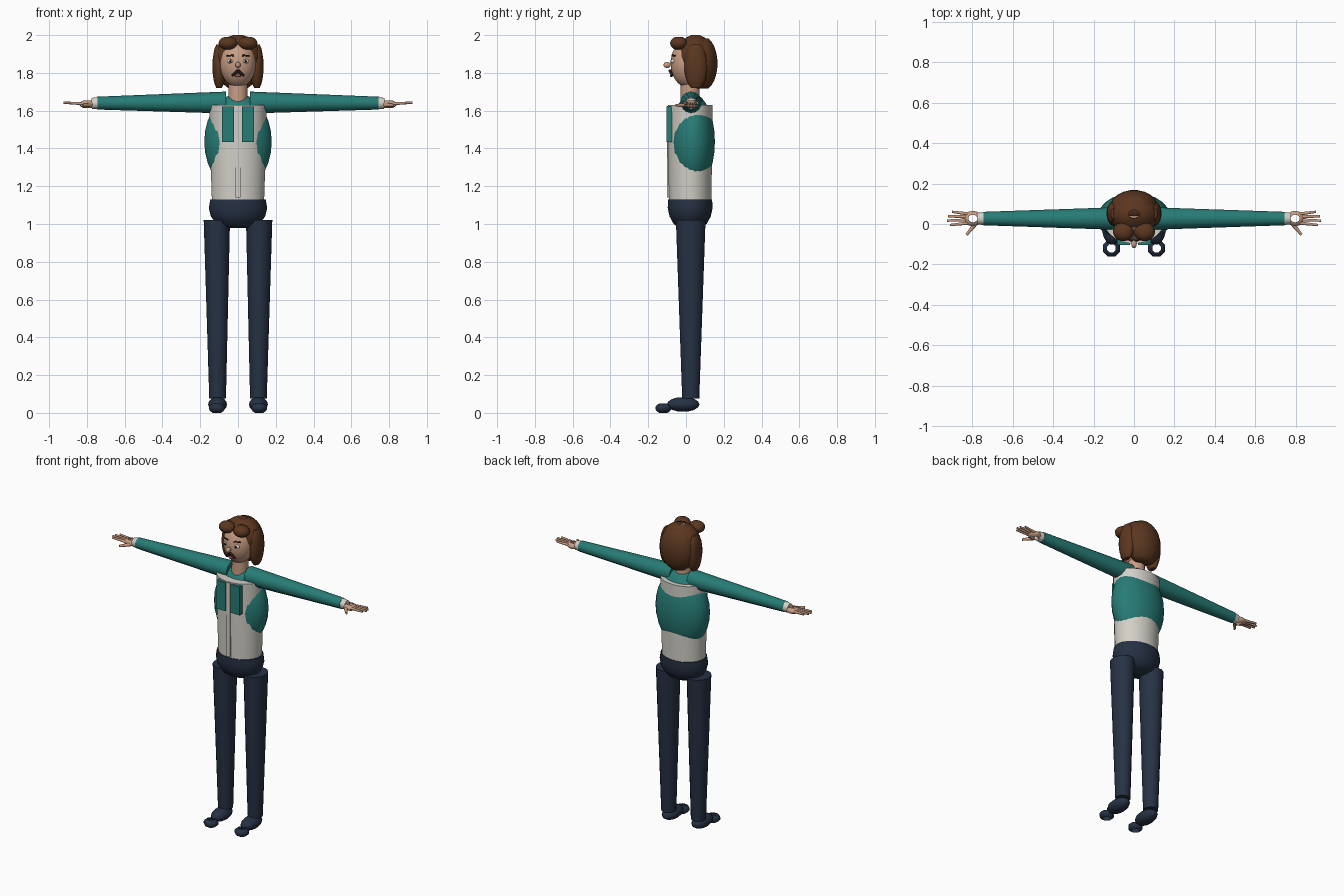
import bpy
from math import sin, cos, pi, radians
from mathutils import Vector

cube = bpy.data.objects.get("Cube")
if cube:
    bpy.data.objects.remove(cube, do_unlink=True)


def material(name, rgb):
    m = bpy.data.materials.new(name)
    m.use_nodes = True
    m.diffuse_color = (*rgb, 1)
    m.node_tree.nodes["Principled BSDF"].inputs["Base Color"].default_value = (*rgb, 1)
    return m


TEAL = material("teal cloth", (0.02, 0.2, 0.18))
NAVY = material("navy cloth", (0.019, 0.031, 0.057))
SHIRT = material("off white cloth", (0.65, 0.63, 0.57))
SKIN = material("skin", (0.58, 0.34, 0.23))
HAIR = material("brown hair", (0.105, 0.038, 0.014))
DARK = material("dark brown", (0.025, 0.012, 0.008))
WHITE = material("eye white", (0.7, 0.7, 0.68))
LIP = material("lip", (0.35, 0.12, 0.09))


def loft(name, rings, mat, u=(1, 0, 0), v=(0, 1, 0), segs=16, cap=True):
    """Skin a list of (centre, radius along u, radius along v) rings."""
    u, v = Vector(u), Vector(v)
    verts, faces = [], []
    for c, ru, rv in rings:
        for i in range(segs):
            a = 2 * pi * (i + 0.5) / segs
            verts.append(Vector(c) + u * ru * cos(a) + v * rv * sin(a))
    for k in range(len(rings) - 1):
        for i in range(segs):
            j = (i + 1) % segs
            b, t = k * segs, (k + 1) * segs
            faces.append((b + i, b + j, t + j, t + i))
    if cap:
        faces.append(tuple(reversed(range(segs))))
        last = (len(rings) - 1) * segs
        faces.append(tuple(range(last, last + segs)))
    me = bpy.data.meshes.new(name)
    me.from_pydata(verts, [], faces)
    me.materials.append(mat)
    me.polygons.foreach_set("use_smooth", [True] * len(faces))
    me.set_sharp_from_angle(angle=radians(50))
    ob = bpy.data.objects.new(name, me)
    bpy.context.collection.objects.link(ob)
    return ob


def blob(name, c, r, mat, segs=16, rings=9, pole=12, cap=True):
    """Ellipsoid whose poles are trimmed flat by the pole angle in degrees."""
    c, p = Vector(c), radians(pole)
    out = []
    for k in range(rings):
        a = pi - p - (pi - 2 * p) * k / (rings - 1)
        out.append((c + Vector((0, 0, r[2] * cos(a) / cos(p))), r[0] * sin(a), r[1] * sin(a)))
    return loft(name, out, mat, segs=segs, cap=cap)


def tube(name, p0, p1, r0, r1, mat, segs=12):
    p0, p1 = Vector(p0), Vector(p1)
    q = (p1 - p0).to_track_quat("Z", "Y")
    return loft(name, [(p0, r0, r0), (p1, r1, r1)], mat,
                q @ Vector((1, 0, 0)), q @ Vector((0, 1, 0)), segs)


def plate(name, x0, x1, y0, y1, z0, z1, mat):
    s = 2 ** 0.5
    c = ((x0 + x1) / 2, (y0 + y1) / 2)
    hx, hy = (x1 - x0) / 2 * s, (y1 - y0) / 2 * s
    return loft(name, [((*c, z0), hx, hy), ((*c, z1), hx, hy)], mat, segs=4)


# Torso, jacket and hips
loft("shirt_torso", [((0, 0.022, 1.08), 0.138, 0.112), ((0, 0.022, 1.35), 0.147, 0.117),
                     ((0, 0.022, 1.63), 0.152, 0.119)], SHIRT, segs=24)
blob("jacket_body", (0, 0.034, 1.435), (0.18, 0.12, 0.25), TEAL, segs=24, rings=13)
loft("hips", [((0, 0.022, 0.98), 0.07, 0.055), ((0, 0.022, 1.0), 0.115, 0.088),
              ((0, 0.022, 1.04), 0.145, 0.11), ((0, 0.022, 1.085), 0.156, 0.12),
              ((0, 0.022, 1.13), 0.148, 0.117)], NAVY, segs=24)
plate("shirt_placket", -0.012, 0.012, -0.101, -0.09, 1.14, 1.625, SHIRT)

# Neck and head
tube("neck", (0, 0.022, 1.6), (0, 0.022, 1.78), 0.053, 0.05, SKIN, 16)
blob("head", (0, 0.01, 1.85), (0.096, 0.092, 0.125), SKIN, segs=24, rings=13)
blob("nose", (0, -0.1, 1.842), (0.014, 0.02, 0.016), SKIN, segs=12, rings=7)
blob("mouth", (0, -0.077, 1.785), (0.018, 0.008, 0.007), LIP, segs=12, rings=5)

# Hair masses
blob("hair_cap", (0, 0.05, 1.885), (0.125, 0.1, 0.115), HAIR, segs=20, rings=11, cap=False)
blob("hair_back", (0, 0.085, 1.85), (0.118, 0.083, 0.132), HAIR, segs=20, rings=11, pole=25)

for side, s in (("left", 1), ("right", -1)):
    # Hair locks and fringe
    blob(side + "_hair_lock", (s * 0.1, 0.052, 1.835), (0.036, 0.062, 0.115), HAIR, pole=25)
    blob(side + "_fringe", (s * 0.052, -0.038, 1.957), (0.052, 0.047, 0.034), HAIR, pole=20)

    # Face
    blob(side + "_eye", (s * 0.04, -0.068, 1.862), (0.018, 0.012, 0.012), WHITE, segs=12, rings=7)
    blob(side + "_pupil", (s * 0.04, -0.077, 1.862), (0.007, 0.006, 0.008), DARK, segs=10, rings=5)
    tube(side + "_brow", (s * 0.02, -0.072, 1.892), (s * 0.06, -0.056, 1.89), 0.006, 0.004, DARK, 8)
    tube(side + "_moustache", (0, -0.083, 1.812), (s * 0.032, -0.074, 1.785), 0.01, 0.006, DARK, 8)

    # Lapel
    plate(side + "_lapel", min(s * 0.02, s * 0.085), max(s * 0.02, s * 0.085),
          -0.104, -0.07, 1.435, 1.622, TEAL)

    # Sleeve, cuff and hand
    y = 0.027
    tube(side + "_sleeve", (s * 0.063, y, 1.643), (s * 0.745, y, 1.64), 0.058, 0.034, TEAL, 14)
    tube(side + "_cuff", (s * 0.74, y, 1.64), (s * 0.775, y, 1.638), 0.033, 0.029, SHIRT, 14)
    blob(side + "_palm", (s * 0.797, y, 1.634), (0.045, 0.038, 0.019), SKIN,
         segs=14, rings=7, pole=30, cap=False)
    for n, (dy, tip) in enumerate(((0.029, 0.9), (0.01, 0.92), (-0.009, 0.924), (-0.028, 0.91))):
        tube(f"{side}_finger_{n + 1}", (s * 0.82, y + dy * 0.8, 1.637),
             (s * tip, y + dy * 1.15, 1.642), 0.009, 0.006, SKIN, 8)
    tube(side + "_thumb", (s * 0.785, 0.0, 1.63), (s * 0.828, -0.053, 1.628), 0.012, 0.007, SKIN, 8)

    # Trouser leg and shoe
    loft(side + "_leg", [((s * 0.108, 0.025, 0.075), 0.045, 0.046),
                         ((s * 0.112, 0.025, 1.02), 0.071, 0.08)], NAVY)
    blob(side + "_shoe", (s * 0.108, -0.015, 0.045), (0.051, 0.088, 0.037), NAVY, rings=7, pole=20)
    blob(side + "_toe", (s * 0.112, -0.12, 0.025), (0.046, 0.046, 0.025), NAVY,
         segs=8, rings=6, pole=30, cap=False)
